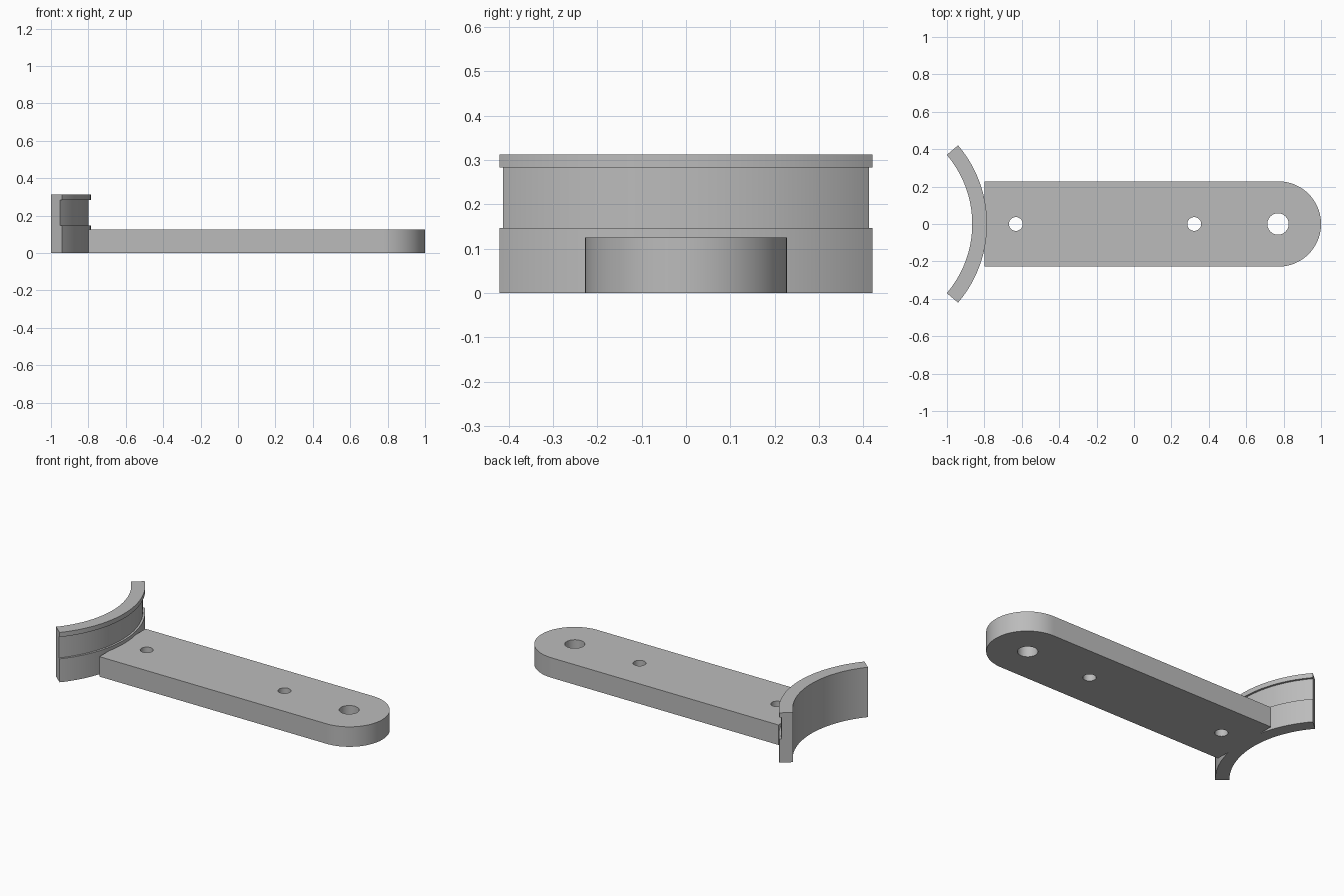
import bpy, bmesh
from math import cos, sin, pi, radians

cube = bpy.data.objects.get("Cube")
if cube:
    bpy.data.objects.remove(cube, do_unlink=True)

grey = bpy.data.materials.new("plain grey")
grey.use_nodes = True
COLOUR = (0.5, 0.5, 0.5, 1)
grey.diffuse_color = COLOUR
grey.node_tree.nodes["Principled BSDF"].inputs["Base Color"].default_value = COLOUR


def add_object(name, bm):
    bmesh.ops.recalc_face_normals(bm, faces=bm.faces)
    mesh = bpy.data.meshes.new(name)
    bm.to_mesh(mesh)
    bm.free()
    obj = bpy.data.objects.new(name, mesh)
    bpy.context.collection.objects.link(obj)
    mesh.materials.append(grey)
    return obj


def arc(cx, radius, start, end, steps):
    angles = [start + (end - start) * i / steps for i in range(steps + 1)]
    return [(cx + radius * cos(a), radius * sin(a)) for a in angles]


def prism(name, outline, z0, z1):
    bm = bmesh.new()
    face = bm.faces.new([bm.verts.new((x, y, z0)) for x, y in outline])
    new = bmesh.ops.extrude_face_region(bm, geom=[face])["geom"]
    bmesh.ops.translate(bm, vec=(0, 0, z1 - z0),
                        verts=[v for v in new if isinstance(v, bmesh.types.BMVert)])
    return add_object(name, bm)


def boolean(target, other, operation):
    mod = target.modifiers.new("join", "BOOLEAN")
    mod.operation, mod.object, mod.solver = operation, other, "EXACT"
    bpy.context.view_layer.objects.active = target
    bpy.ops.object.modifier_apply(modifier=mod.name)
    bpy.data.objects.remove(other, do_unlink=True)


# Flat arm with one rounded end
HALF, THICK = 0.228, 0.125
outline = [(-0.8, -HALF)] + arc(1 - HALF, HALF, -pi / 2, pi / 2, 48) + [(-0.8, HALF)]
arm = prism("arm", outline, 0, THICK)

# Three holes through the arm
for x, radius in ((-0.632, 0.037), (0.322, 0.037), (0.77, 0.057)):
    cutter = prism("hole_cutter", arc(x, radius, 0, 2 * pi, 48)[:-1], -0.1, 0.3)
    cutter.hide_render = True
    boolean(arm, cutter, "DIFFERENCE")

# Curved band with a shallow groove around its outer side
CENTRE, INNER, GROOVE, OUTER = -1.435, 0.57, 0.636, 0.649
SPREAD, STEPS = radians(40.4), 64
section = [(INNER, 0), (OUTER, 0), (OUTER, 0.147), (GROOVE, 0.147),
           (GROOVE, 0.283), (OUTER, 0.283), (OUTER, 0.312), (INNER, 0.312)]
bm = bmesh.new()
rails = [[bm.verts.new((x, y, z)) for x, y in arc(CENTRE, r, -SPREAD, SPREAD, STEPS)]
         for r, z in section]
for a, b in zip(rails, rails[1:] + rails[:1]):
    for i in range(STEPS):
        bm.faces.new((a[i], a[i + 1], b[i + 1], b[i]))
for end in (0, -1):
    bm.faces.new([rail[end] for rail in rails])
band = add_object("curved_band", bm)

# Smooth the curves, keep the corners sharp
for obj in (arm, band):
    bpy.ops.object.select_all(action="DESELECT")
    obj.select_set(True)
    bpy.context.view_layer.objects.active = obj
    bpy.ops.object.shade_smooth_by_angle(angle=radians(30))
